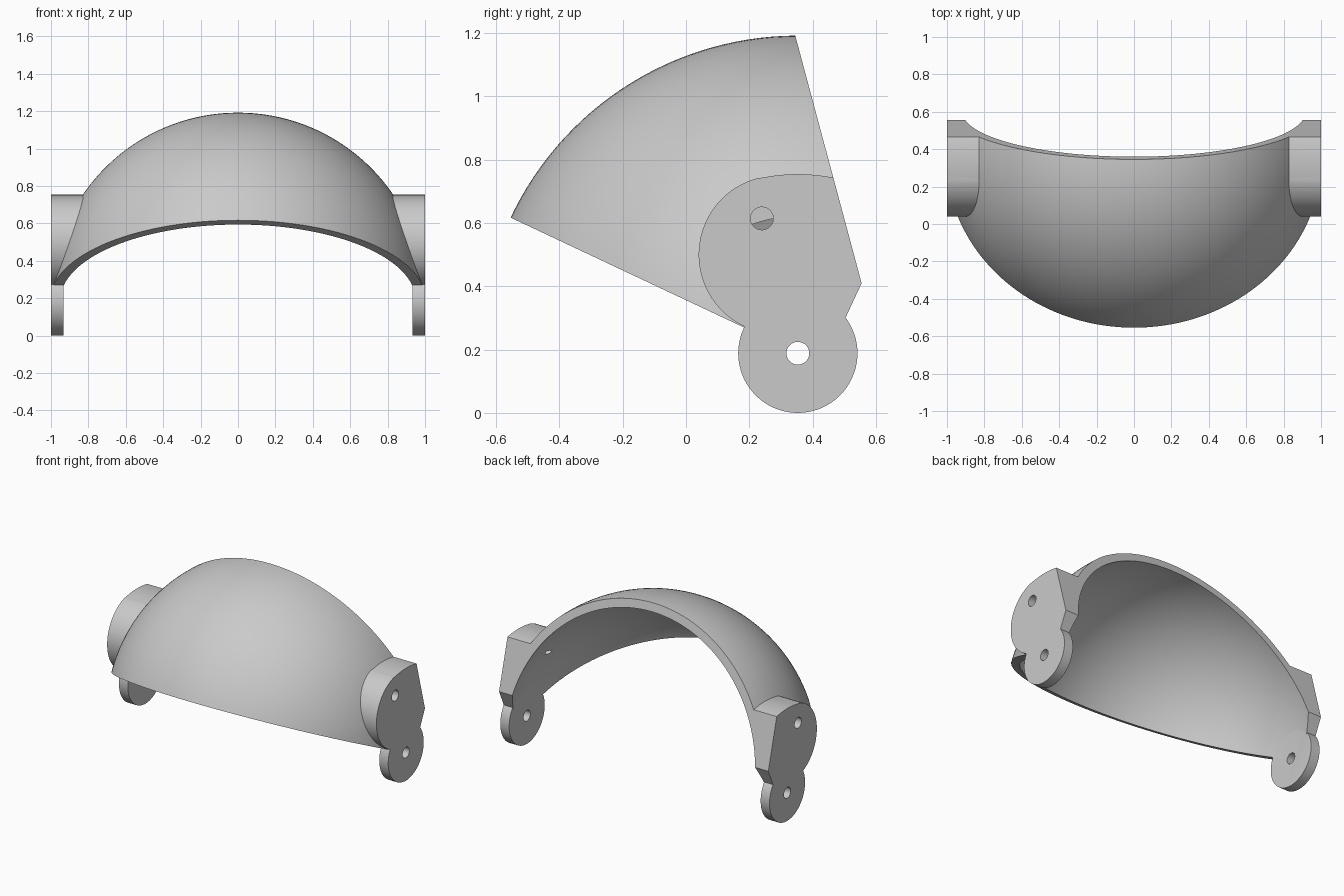
import bpy, bmesh, math
from mathutils import Vector, Matrix

if "Cube" in bpy.data.objects:
    bpy.data.objects.remove(bpy.data.objects["Cube"])

CY, CZ = 0.3535, 0.1885       # hinge axis, also the sphere centre
R_OUT, R_IN = 1.004, 0.95
TILT = math.radians(25.2)     # slope of the front rim
U = Vector((math.cos(TILT), -math.sin(TILT)))
V = Vector((math.sin(TILT), math.cos(TILT)))
C = Vector((CY, CZ)) + 0.0013 * V   # rim plane kept just off the sphere poles


def finish(name, bm):
    bmesh.ops.recalc_face_normals(bm, faces=bm.faces)
    me = bpy.data.meshes.new(name)
    bm.to_mesh(me)
    bm.free()
    ob = bpy.data.objects.new(name, me)
    bpy.context.collection.objects.link(ob)
    return ob


def ball(name, r):
    bm = bmesh.new()
    m = Matrix.Translation((0, CY, CZ)) @ Matrix.Rotation(math.pi / 2, 4, 'Y')
    bmesh.ops.create_uvsphere(bm, u_segments=160, v_segments=80, radius=r, matrix=m)
    return finish(name, bm)


def prism(name, pts, x0, x1):
    """Extrude a (y, z) outline along x."""
    bm = bmesh.new()
    f = bm.faces.new([bm.verts.new((x0, p[0], p[1])) for p in pts])
    ext = bmesh.ops.extrude_face_region(bm, geom=[f])
    bmesh.ops.translate(bm, vec=(x1 - x0, 0, 0),
                        verts=[v for v in ext['geom'] if isinstance(v, bmesh.types.BMVert)])
    return finish(name, bm)


def arc(cy, cz, r, a0, a1, n):
    return [(cy + r * math.cos(math.radians(a0 + (a1 - a0) * i / n)),
             cz + r * math.sin(math.radians(a0 + (a1 - a0) * i / n))) for i in range(n + 1)]


def disc(name, cy, cz, r, x0, x1, n=64):
    return prism(name, arc(cy, cz, r, 0, 360, n)[:-1], x0, x1)


def combine(body, tool, op):
    mod = body.modifiers.new(op, 'BOOLEAN')
    mod.operation, mod.object, mod.solver = op, tool, 'EXACT'
    bpy.context.view_layer.objects.active = body
    bpy.ops.object.modifier_apply(modifier=mod.name)
    bpy.data.objects.remove(tool)


# dome with the side ears (one bar across, hollowed out below)
shell = ball("visor_shell", R_OUT)
ear = arc(CY, CZ, 0.566, 60, 101.3, 24) + arc(0.29, 0.50, 0.25, 101.3, 255, 48)[1:] + [(0.3, 0.0), (0.7, 0.0)]
combine(shell, prism("ears", ear, -1.1, 1.1), 'UNION')

# trim to the front rim, the small rear step and the sloped back plane
step = Vector((0.555, 0.41))
back = Vector((-math.sin(math.radians(15)), math.cos(math.radians(15))))
wedge = [C - 1.3 * U, C + 0.09 * U, step, step + 1.3 * back, C - 1.3 * U + 1.3 * V]
combine(shell, prism("wedge", wedge, -1.3, 1.3), 'INTERSECT')
combine(shell, ball("hollow", R_IN), 'DIFFERENCE')

# hinge discs, left overlong until the sides are cut flat
for s in (1, -1):
    combine(shell, disc("hinge_disc", CY, CZ, 0.1885, s * 0.934, s * 1.15, 72), 'UNION')
combine(shell, prism("flat_sides", [(-2, -2), (2, -2), (2, 2), (-2, 2)], -1, 1), 'INTERSECT')

# through pivot holes and blind pin holes
for s, depth in ((1, 0.846), (-1, 0.87)):
    combine(shell, disc("pivot_hole", CY, CZ, 0.036, s * 0.85, s * 1.2, 34), 'DIFFERENCE')
    combine(shell, disc("pin_hole", 0.240, 0.6145, 0.036, s * depth, s * 1.2, 32), 'DIFFERENCE')

# plain grey
mat = bpy.data.materials.new("light_grey")
mat.diffuse_color = (0.59, 0.59, 0.59, 1)
mat.use_nodes = True
mat.node_tree.nodes["Principled BSDF"].inputs["Base Color"].default_value = mat.diffuse_color
shell.data.materials.clear()
shell.data.materials.append(mat)
for p in shell.data.polygons:
    p.material_index = 0
bpy.ops.object.select_all(action='DESELECT')
shell.select_set(True)
bpy.context.view_layer.objects.active = shell
bpy.ops.object.shade_smooth_by_angle(angle=math.radians(25))
